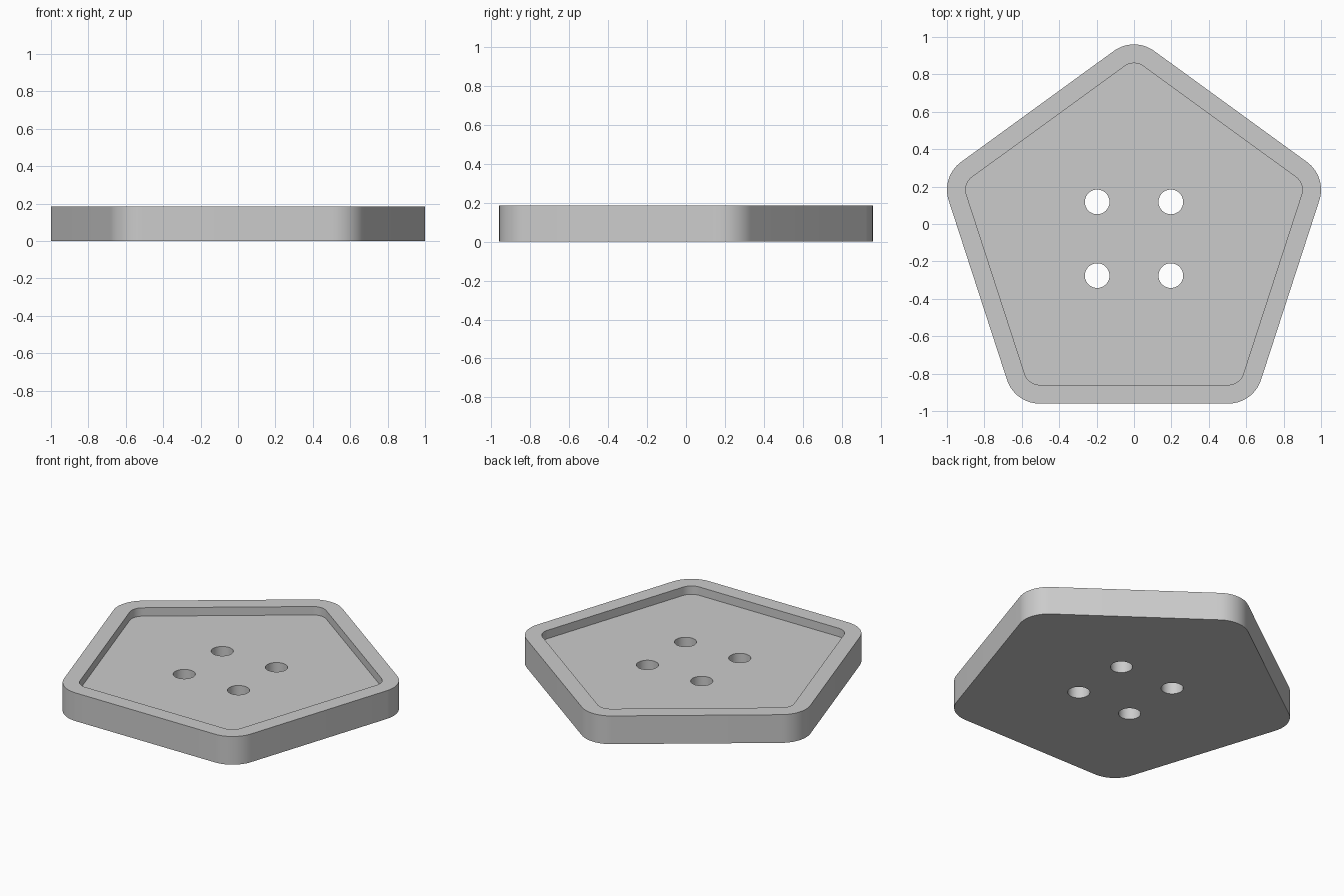
import bpy, bmesh
from math import sin, cos, pi, radians

if "Cube" in bpy.data.objects:
    bpy.data.objects.remove(bpy.data.objects["Cube"])

CENTRE_Y = -0.082
HEIGHT = 0.185
FLOOR = 0.13
CORE = 0.858       # distance from centre to each corner-arc centre
CORNER = 0.184     # outer corner radius
RIM = 0.1

grey = bpy.data.materials.new("light_grey")
grey.use_nodes = True
colour = (0.6, 0.6, 0.6, 1)
grey.diffuse_color = colour
grey.node_tree.nodes["Principled BSDF"].inputs["Base Color"].default_value = colour


def rounded_pentagon(radius, steps=14):
    points = []
    for corner in range(5):
        mid = pi / 2 + corner * 2 * pi / 5
        for i in range(steps + 1):
            a = mid + (i / steps - 0.5) * 2 * pi / 5
            points.append((CORE * cos(mid) + radius * cos(a),
                           CENTRE_Y + CORE * sin(mid) + radius * sin(a)))
    return points


def circle(x, y, radius, steps=40):
    return [(x + radius * cos(2 * pi * i / steps), y + radius * sin(2 * pi * i / steps))
            for i in range(steps)]


def prism(name, outline, bottom, top):
    bm = bmesh.new()
    base = bm.faces.new([bm.verts.new((x, y, bottom)) for x, y in outline])
    side = bmesh.ops.extrude_face_region(bm, geom=[base])["geom"]
    for v in side:
        if isinstance(v, bmesh.types.BMVert):
            v.co.z = top
    bmesh.ops.recalc_face_normals(bm, faces=bm.faces)
    mesh = bpy.data.meshes.new(name)
    bm.to_mesh(mesh)
    bm.free()
    mesh.materials.append(grey)
    obj = bpy.data.objects.new(name, mesh)
    bpy.context.collection.objects.link(obj)
    return obj


# Button body, recess cutter and four thread-hole cutters
body = prism("button_body", rounded_pentagon(CORNER), 0, HEIGHT)
cutters = [prism("recess_cutter", rounded_pentagon(CORNER - RIM), FLOOR, HEIGHT + 0.1)]
for x in (-0.197, 0.197):
    for dy in (-0.197, 0.197):
        cutters.append(prism("hole_cutter", circle(x, CENTRE_Y + 0.003 + dy, 0.066),
                             -0.1, HEIGHT + 0.1))

bpy.ops.object.select_all(action='DESELECT')
bpy.context.view_layer.objects.active = body
body.select_set(True)
for cutter in cutters:
    cutter.hide_render = True
    cut = body.modifiers.new(cutter.name, 'BOOLEAN')
    cut.operation = 'DIFFERENCE'
    cut.solver = 'EXACT'
    cut.object = cutter
    bpy.ops.object.modifier_apply(modifier=cut.name)
    bpy.data.objects.remove(cutter)

# Smooth corners and hole walls, crisp rims
bpy.ops.object.shade_smooth_by_angle(angle=radians(30))
